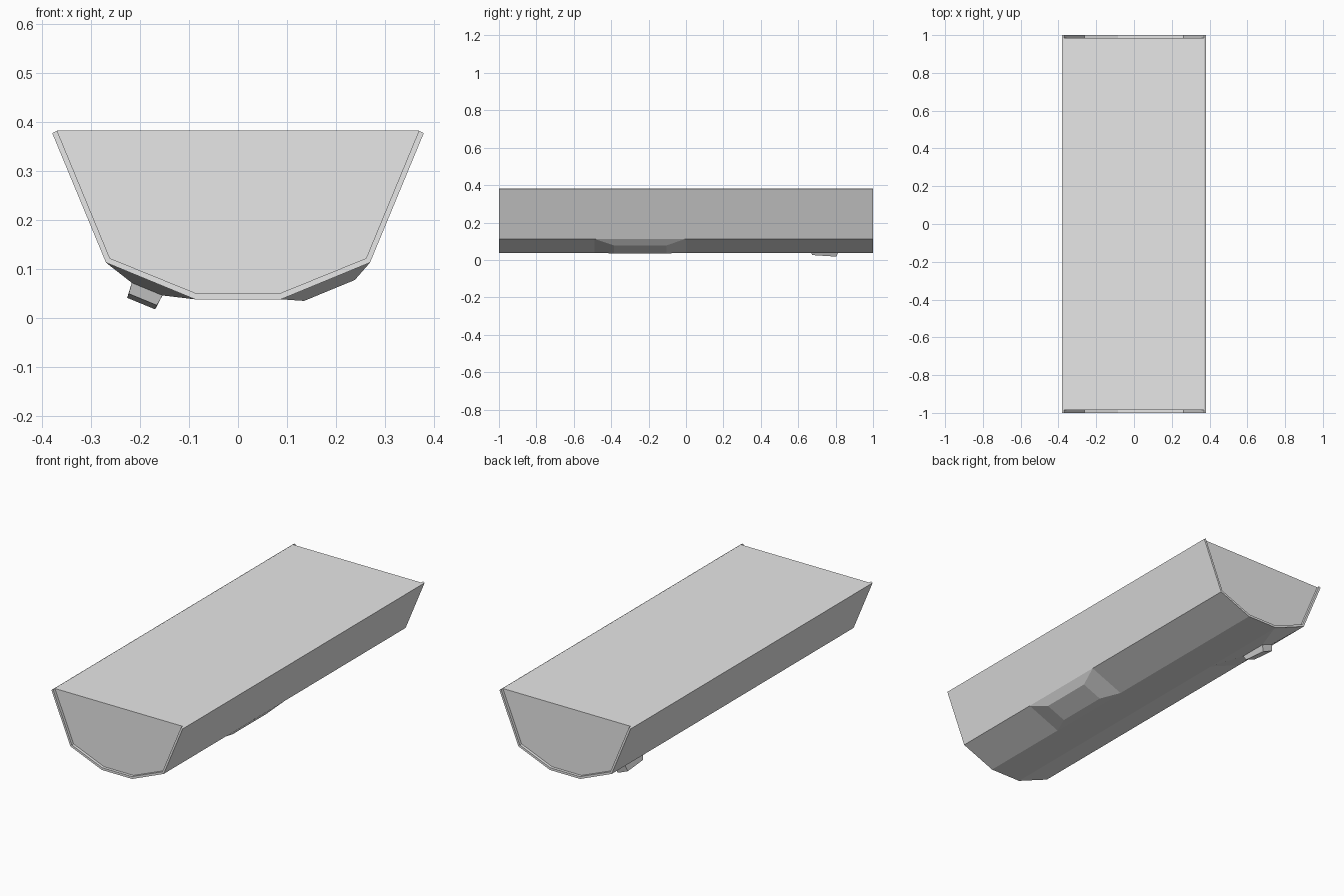
import bpy
import bmesh
from mathutils import Vector

cube = bpy.data.objects.get("Cube")
if cube:
    bpy.data.objects.remove(cube, do_unlink=True)

grey = bpy.data.materials.new("plain grey")
grey.use_nodes = True
colour = (0.8, 0.8, 0.8, 1)
grey.diffuse_color = colour
grey.node_tree.nodes["Principled BSDF"].inputs["Base Color"].default_value = colour

END, CAP = 1.0, 0.985          # rim end and recessed cap


def finish(bm, name):
    mesh = bpy.data.meshes.new(name)
    bm.to_mesh(mesh)
    bm.free()
    mesh.materials.append(grey)
    obj = bpy.data.objects.new(name, mesh)
    bpy.context.collection.objects.link(obj)
    return obj


def mirrored(half):
    return [(-x, z) for x, z in reversed(half)] + half


outer = mirrored([(0.088, 0.038), (0.27, 0.113), (0.38, 0.378)])
inner = mirrored([(0.085, 0.05), (0.262, 0.122), (0.37, 0.383)])

# Hull: trough walls, end rims, recessed caps and flat lid
bm = bmesh.new()


def ring(profile, y):
    return [bm.verts.new((x, y, z)) for x, z in profile]


def bridge(a, b):
    for i in range(len(a) - 1):
        bm.faces.new((a[i], a[i + 1], b[i + 1], b[i]))


rings = [ring(outer, -END), ring(inner, -END), ring(inner, -CAP),
         ring(inner, CAP), ring(inner, END), ring(outer, END)]
o0, i0, c0, c1, i1, o1 = rings
bridge(o0, o1)
bridge(o0, i0)
bridge(i0, c0)
bridge(c1, i1)
bridge(i1, o1)
bm.faces.new(c0)
bm.faces.new(c1)
bm.faces.new((c0[0], c0[-1], c1[-1], c1[0]))
for side in (0, -1):
    bm.faces.new([r[side] for r in rings])
bmesh.ops.recalc_face_normals(bm, faces=bm.faces)
finish(bm, "hull")


# Raised panels on the sloping lower walls, as stacked rectangles
def panel(name, side, y_mid, layers):
    """Layers: width, length, height at the front, height at the back."""
    low, high = Vector((0.088, 0, 0.038)), Vector((0.27, 0, 0.113))
    along = (high - low).normalized()
    out = Vector((along.z, 0, -along.x))
    mid = (low + high) / 2 + Vector((0, y_mid, 0))
    bm = bmesh.new()
    previous = None
    for width, length, front, back in layers:
        loop = []
        for u, v in ((-1, -1), (1, -1), (1, 1), (-1, 1)):
            p = mid + along * u * width / 2 + out * (front if v < 0 else back)
            loop.append(bm.verts.new((p.x * side, p.y + v * length / 2, p.z)))
        if previous:
            for i in range(4):
                j = (i + 1) % 4
                bm.faces.new((previous[i], previous[j], loop[j], loop[i]))
        else:
            bm.faces.new(loop)
        previous = loop
    bm.faces.new(previous)
    bmesh.ops.recalc_face_normals(bm, faces=bm.faces)
    return finish(bm, name)


base = (0.197, 0.49, 0, 0)
panel("left_bulge", 1, -0.245, [base, (0.112, 0.28, 0.021, 0.021)])
panel("right_bulge_and_foot", -1, 0.74,
      [base, (0.068, 0.15, 0.018, 0.018), (0.062, 0.13, 0.041, 0.05)])
